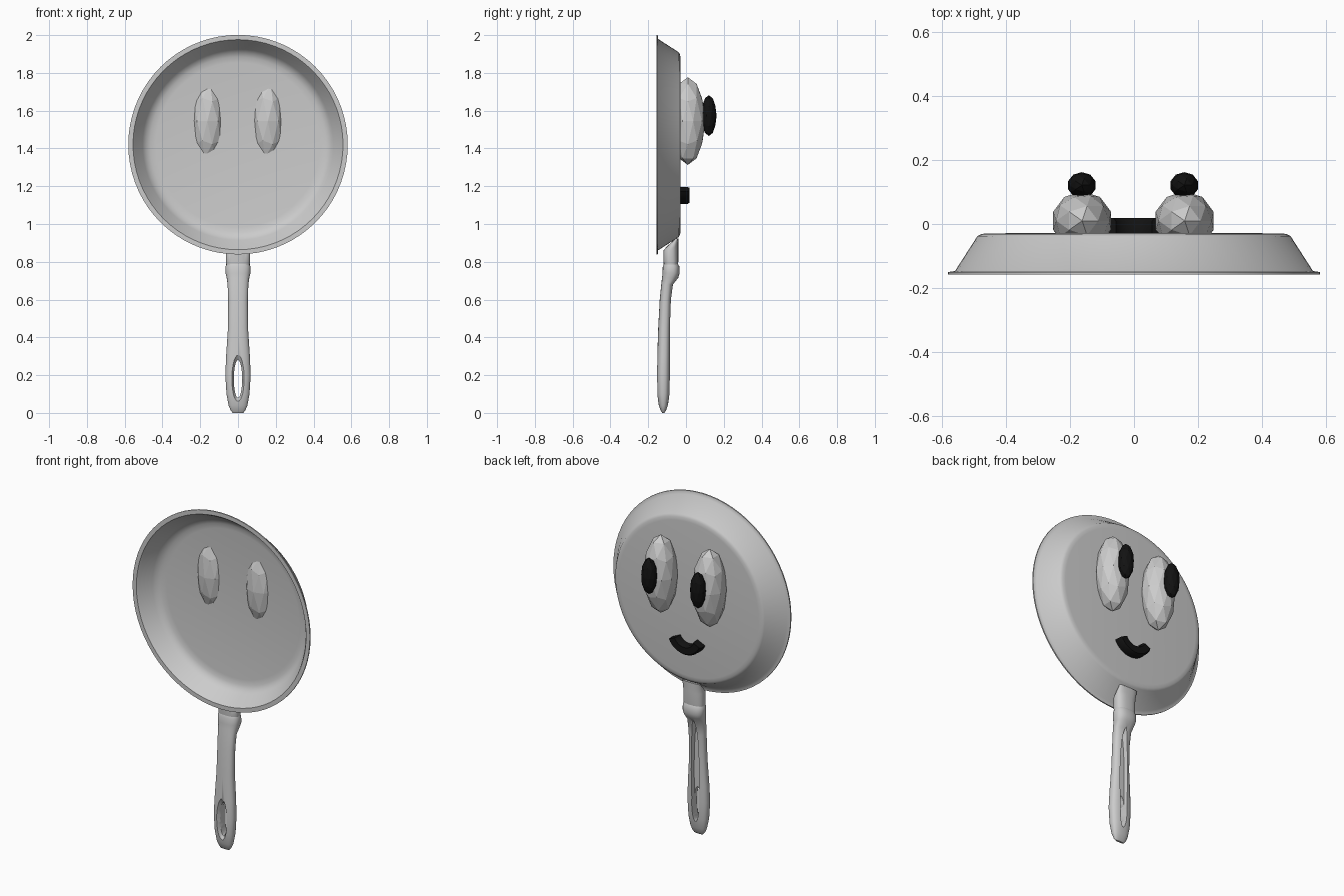
import bpy, bmesh, math
from mathutils import Matrix

if "Cube" in bpy.data.objects:
    bpy.data.objects.remove(bpy.data.objects["Cube"])


def material(name, value):
    m = bpy.data.materials.new(name)
    m.diffuse_color = (value, value, value, 1)
    m.use_nodes = True
    m.node_tree.nodes["Principled BSDF"].inputs["Base Color"].default_value = m.diffuse_color
    return m


grey = material("light_grey", 0.6)
black = material("black", 0.006)


def finish(name, bm, mat, smooth=True, angle=40):
    bmesh.ops.recalc_face_normals(bm, faces=bm.faces)
    me = bpy.data.meshes.new(name)
    bm.to_mesh(me)
    bm.free()
    ob = bpy.data.objects.new(name, me)
    bpy.context.collection.objects.link(ob)
    me.materials.append(mat)
    if smooth:
        shade(ob, angle)
    return ob


def shade(ob, angle=40):
    bpy.ops.object.select_all(action='DESELECT')
    bpy.context.view_layer.objects.active = ob
    ob.select_set(True)
    bpy.ops.object.shade_smooth_by_angle(angle=math.radians(angle))


def loft(name, rings, mat, smooth=True):
    """Skin a list of closed rings and cap both ends."""
    bm = bmesh.new()
    loops = [[bm.verts.new(p) for p in ring] for ring in rings]
    n = len(loops[0])
    for a, b in zip(loops, loops[1:]):
        for i in range(n):
            j = (i + 1) % n
            bm.faces.new((a[i], a[j], b[j], b[i]))
    bm.faces.new(loops[0])
    bm.faces.new(loops[-1])
    return finish(name, bm, mat, smooth)


def oval(hx, hy, n=28, power=0.8):
    """Slightly squared oval outline."""
    pts = []
    for i in range(n):
        c, s = math.cos(2 * math.pi * i / n), math.sin(2 * math.pi * i / n)
        pts.append((hx * math.copysign(abs(c) ** power, c),
                    hy * math.copysign(abs(s) ** power, s)))
    return pts


def upright(name, sections):
    return loft(name, [[(x, yc + y, z) for x, y in oval(hx, hy)]
                       for z, yc, hx, hy in sections], grey)


def slot_cutter(name, sections):
    ob = loft(name, [[(x, y, zc + z) for x, z in oval(hx, hz, 28, 1)]
                     for y, zc, hx, hz in sections], grey, False)
    ob.hide_render = True
    return ob


# pan: thin dish revolved around the y axis, open side to the front
PAN_Z, SEG = 1.42, 72
profile = [(0, -.028), (.455, -.029), (.475, -.031), (.489, -.038), (.559, -.147),
           (.581, -.150), (.581, -.157), (.556, -.157), (.547, -.146), (.505, -.078),
           (.488, -.060), (.465, -.050), (.435, -.046), (0, -.045)]
bm = bmesh.new()
verts = [bm.verts.new((r, y, 0)) for r, y in profile]
edges = [bm.edges.new(p) for p in zip(verts, verts[1:])]
bmesh.ops.spin(bm, geom=verts + edges, cent=(0, 0, 0), axis=(0, 1, 0),
               angle=2 * math.pi, steps=SEG)
bmesh.ops.remove_doubles(bm, verts=bm.verts, dist=0.0002)
bmesh.ops.translate(bm, verts=bm.verts, vec=(0, 0, PAN_Z))
finish("pan", bm, grey, angle=50)

# neck joining handle and pan wall
upright("neck", [(.77, -.080, .060, .036), (.80, -.080, .064, .039),
                 (.862, -.080, .064, .039), (.885, -.069, .063, .028),
                 (.922, -.049, .060, .008)])

# handle with flared collar
handle = upright("handle", [
    (0, -.12, .028, .006), (.012, -.12, .038, .014), (.04, -.12, .050, .024),
    (.10, -.12, .061, .033), (.20, -.12, .067, .036), (.30, -.118, .063, .034),
    (.45, -.115, .053, .032), (.60, -.109, .052, .030), (.68, -.100, .055, .031),
    (.715, -.084, .060, .043), (.74, -.079, .066, .045), (.775, -.079, .066, .044),
    (.79, -.080, .060, .037)])

# hanging hole and long groove on the back of the handle
hole = slot_cutter("hole_cutter", [(-.20, .18, .062, .20), (-.135, .18, .022, .10),
                                   (-.04, .18, .024, .10)])
groove = slot_cutter("groove_cutter", [(-.108, .38, .022, .29), (-.03, .38, .034, .32)])
bpy.context.view_layer.objects.active = handle
for cutter in (hole, groove):
    mod = handle.modifiers.new("cut", 'BOOLEAN')
    mod.operation, mod.solver, mod.object = 'DIFFERENCE', 'EXACT', cutter
    # cuts come before the smoothing
    bpy.ops.object.modifier_move_to_index(modifier=mod.name, index=0)
    bpy.ops.object.modifier_apply(modifier=mod.name)
    bpy.data.objects.remove(cutter)
shade(handle)


# eyes and pupils: stretched low-poly balls on the pan's back
def ball(name, centre, radii, mat):
    bm = bmesh.new()
    bmesh.ops.create_icosphere(bm, subdivisions=2, radius=1)
    bmesh.ops.transform(bm, matrix=Matrix.Translation(centre) @ Matrix.Diagonal((*radii, 1)),
                        verts=bm.verts)
    finish(name, bm, mat, False)


for side, x in (("left", -.162), ("right", .158)):
    ball(side + "_eye", (x, .010, 1.545), (.095, .092, .232), grey)
    ball(side + "_pupil", (x - .001, .121, 1.574), (.045, .041, .108), black)

# smiling mouth: curved bar with square section
rings = []
for i in range(17):
    a = math.radians(-65 + 130 * i / 16)
    rings.append([(r * math.sin(a), y, 1.222 - r * math.cos(a))
                  for r, y in ((.062, -.035), (.117, -.035), (.117, .008),
                               (.109, .018), (.070, .018), (.062, .008))])
loft("mouth", rings, black)
